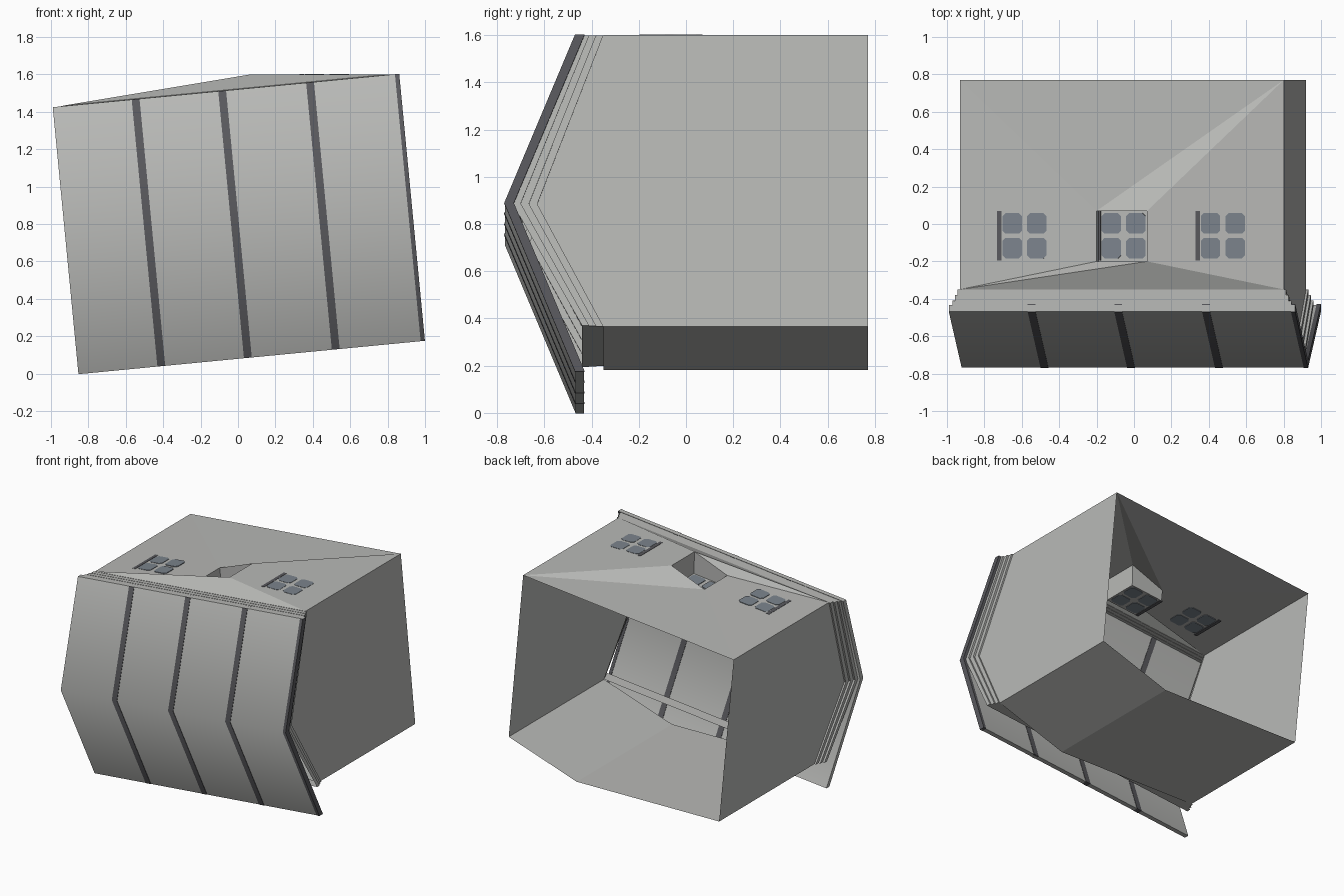
import bpy, bmesh, math
from mathutils import Vector, Matrix

if "Cube" in bpy.data.objects:
    bpy.data.objects.remove(bpy.data.objects["Cube"])

TH = math.radians(5.5)            # whole house leans by this roll
C, S = math.cos(TH), math.sin(TH)


def material(name, col):
    m = bpy.data.materials.new(name)
    m.diffuse_color = (*col, 1)
    m.use_nodes = True
    m.node_tree.nodes["Principled BSDF"].inputs["Base Color"].default_value = m.diffuse_color
    return m


GREY = material("plain grey", (0.48, 0.485, 0.47))
DARK = material("dark strip", (0.10, 0.10, 0.11))
GLASS = material("blue grey glass", (0.20, 0.23, 0.265))


def P(u, v, y):
    """House coordinates (along ridge, across ridge, depth) to world."""
    return Vector((0.004 + u * C - v * S, y, 0.80 + u * S + v * C))


def mesh_object(name, verts, faces, mat, recalc=True):
    me = bpy.data.meshes.new(name)
    me.from_pydata([tuple(v) for v in verts], [], faces)
    if recalc:
        bm = bmesh.new()
        bm.from_mesh(me)
        bmesh.ops.recalc_face_normals(bm, faces=bm.faces)
        bm.to_mesh(me)
        bm.free()
    me.materials.append(mat)
    ob = bpy.data.objects.new(name, me)
    bpy.context.collection.objects.link(ob)
    return ob


def prism(name, ring, offset, mat):
    n = len(ring)
    verts = ring + [p + offset for p in ring]
    faces = [list(range(n)), list(range(n, 2 * n))]
    faces += [[i, (i + 1) % n, (i + 1) % n + n, i + n] for i in range(n)]
    return mesh_object(name, verts, faces, mat)


def chevron(name, u0, u1, lift, thick, mat):
    """Bent roof slab; lift moves it out toward the front."""
    outer = [(0.717, -0.467), (0, -0.767), (-0.717, -0.467)]
    prof = [(v, y - lift) for v, y in outer]
    prof += [(v, y - lift + thick) for v, y in reversed(outer)]
    n = len(prof)
    verts = [P(u, v, y) for u in (u0, u1) for v, y in prof]
    faces = [[0, 1, 4, 5], [1, 2, 3, 4], [6, 7, 10, 11], [7, 8, 9, 10]]
    faces += [[i, (i + 1) % n, (i + 1) % n + n, i + n] for i in range(n)]
    ob = mesh_object(name, verts, faces, mat)
    bpy.ops.object.select_all(action='DESELECT')
    ob.select_set(True)
    bpy.context.view_layer.objects.active = ob
    bpy.ops.object.shade_smooth_by_angle(angle=math.radians(50))
    return ob


# Roof and its dark strips
chevron("roof", -0.93, 0.93, 0, 0.035, GREY)
for i, u in enumerate((-0.485, -0.02, 0.452)):
    chevron(f"roof_strip_{i}", u - 0.021, u + 0.021, 0.003, 0.041, DARK)
chevron("roof_strip_end", 0.908, 0.931, 0.003, 0.041, DARK)


# Stepped trim and open-backed walls, lofted from loops
def loop(hu, vt, vk, yt, yr, yb):
    return [P(-hu, vt, yt), P(hu, vt, yt), P(hu, 0, yr), P(hu, -0.52, yb),
            P(0.295, vk, yb), P(-hu, -0.52, yb), P(-hu, 0, yr)]


def loft(name, loops, skip_top=False):
    n = len(loops[0])
    verts = [p for l in loops for p in l]
    faces = []
    for k in range(len(loops) - 1):
        for i in range(n):
            if skip_top and i == 0:
                continue
            j = (i + 1) % n
            faces.append([k * n + i, k * n + j, (k + 1) * n + j, (k + 1) * n + i])
    return mesh_object(name, verts, faces, GREY)


steps = []
for k, hu in enumerate((0.91, 0.896, 0.882)):
    for e in (k, k + 1):
        d = e * 0.03
        steps.append(loop(hu, 0.714 + 0.002 * k, -0.52,
                          -0.44 + d, -0.735 + e * 0.035, -0.44 + d))
front = loop(0.87, 0.72, -0.65, -0.35, -0.63, -0.35)
loft("stepped_trim", steps + [loop(0.87, 0.72, -0.52, -0.35, -0.63, -0.35)])
loft("walls", [front, loop(0.87, 0.72, -0.65, 0.77, 0.77, 0.77)], True)

# Window wall, folded up around the middle window
ZW = P(0.87, 0.72, 0).z
rim = [(-0.2, -0.2, 1.495), (0.07, -0.2, ZW), (0.07, 0.07, ZW), (-0.2, 0.07, 1.495)]
base = [(-0.19, -0.2, 1.41), (0.075, -0.2, 1.436), (0.075, 0.07, 1.436), (-0.19, 0.07, 1.41)]
corners = [P(-0.87, 0.72, -0.35), P(0.87, 0.72, -0.35),
           P(0.87, 0.72, 0.77), P(-0.87, 0.72, 0.77)]
faces = [[0, 1, 5], [0, 5, 4], [0, 4, 7, 3], [3, 7, 2], [7, 6, 2], [5, 2, 6], [5, 1, 2]]
faces += [[4 + i, 4 + (i + 1) % 4, 8 + (i + 1) % 4, 8 + i] for i in range(4)]
faces.append([8, 9, 10, 11])
mesh_object("window_wall", corners + rim + base, faces, GREY)


# Windows: four clipped panes and one dark jamb strip each
def plate(name, M, x0, x1, y0, y1, cut, mat):
    pts = []
    for x, y, sx, sy in ((x0, y0, 1, 1), (x1, y0, -1, 1), (x1, y1, -1, -1), (x0, y1, 1, -1)):
        a, b = (x + sx * cut, y), (x, y + sy * cut)
        pts += [b, a] if sx == sy else [a, b]
    ring = [M @ Vector((x, y, -0.004)) for x, y in pts]
    prism(name, ring, M.to_3x3() @ Vector((0, 0, 0.008)), mat)


def window(name, x, z, tilt):
    M = Matrix.Translation((x, -0.063, z)) @ Matrix.Rotation(-tilt, 4, 'Y')
    for i in (-1, 1):
        for j in (-1, 1):
            cx, cy = i * 0.066, j * 0.066
            plate(f"{name}_pane_{i}_{j}", M, cx - 0.052, cx + 0.052,
                  cy - 0.055, cy + 0.055, 0.016, GLASS)
    plate(f"{name}_jamb", M, -0.147, -0.123, -0.133, 0.133, 0.001, DARK)


window("left_window", -0.585, 1.462, TH)
window("middle_window", -0.055, 1.424, TH)
window("right_window", 0.475, ZW - 0.002, 0.0)
